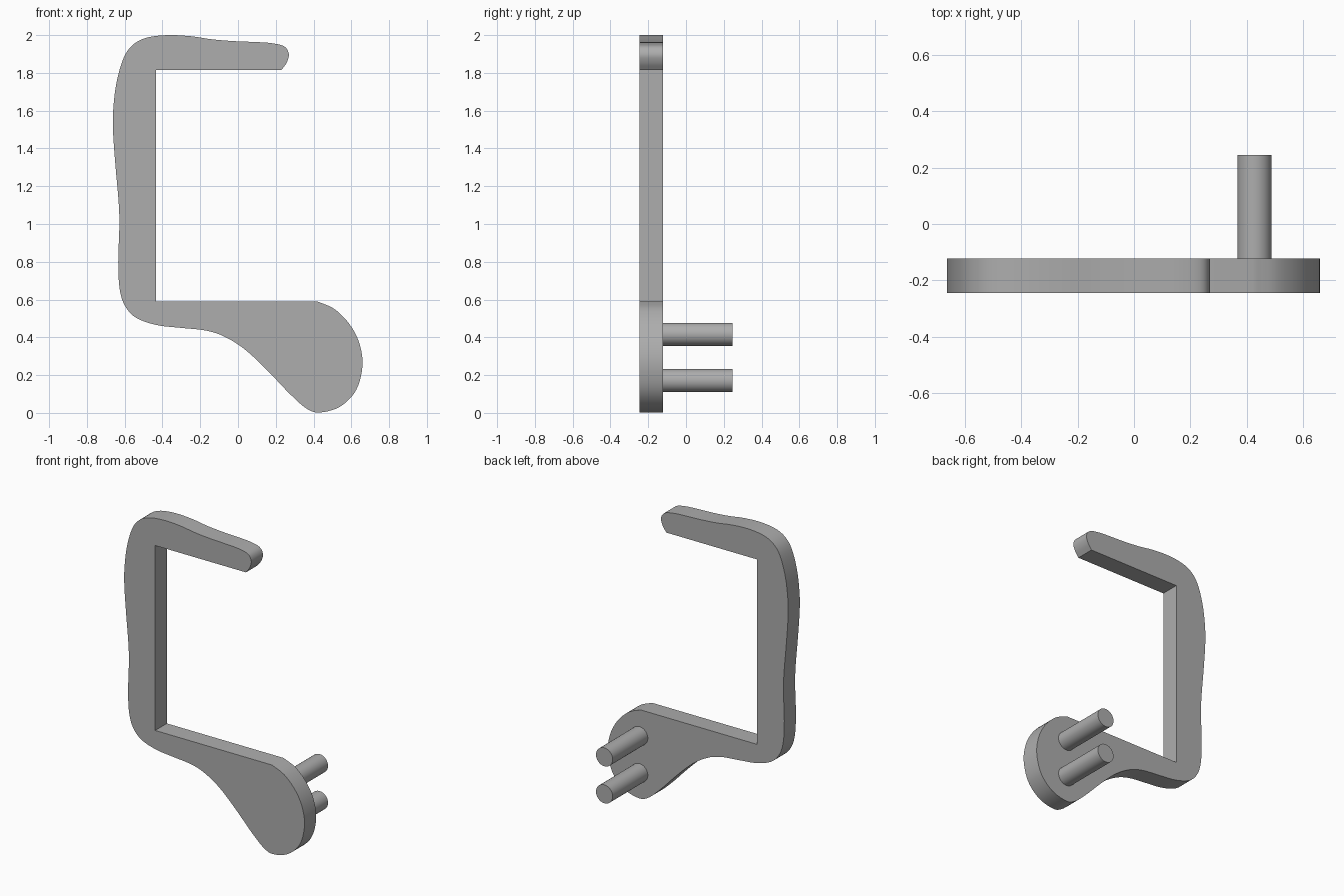
import bpy, bmesh, math
from mathutils import Vector

cube = bpy.data.objects.get("Cube")
if cube:
    bpy.data.objects.remove(cube)

FRONT, REAR, PEG_END = -0.245, -0.123, 0.245

grey = bpy.data.materials.new("plain grey")
grey.use_nodes = True
colour = (0.42, 0.42, 0.42, 1)
grey.diffuse_color = colour
grey.node_tree.nodes["Principled BSDF"].inputs["Base Color"].default_value = colour


def finish(name, bm):
    """Turn a bmesh into a smooth-shaded object with sharp edges kept."""
    bmesh.ops.recalc_face_normals(bm, faces=bm.faces)
    mesh = bpy.data.meshes.new(name)
    bm.to_mesh(mesh)
    bm.free()
    mesh.materials.append(grey)
    obj = bpy.data.objects.new(name, mesh)
    bpy.context.collection.objects.link(obj)
    bpy.ops.object.select_all(action='DESELECT')
    obj.select_set(True)
    bpy.context.view_layer.objects.active = obj
    bpy.ops.object.shade_smooth_by_angle(angle=math.radians(25))
    return obj


def smooth_path(points, steps=5):
    """Catmull-Rom curve through the points, ends included."""
    p = [Vector(q) for q in points]
    p = [2 * p[0] - p[1]] + p + [2 * p[-1] - p[-2]]
    path = []
    for a, b, c, d in zip(p, p[1:], p[2:], p[3:]):
        for i in range(steps):
            t = i / steps
            path.append(0.5 * (2 * b + (c - a) * t + (2 * a - 5 * b + 4 * c - d) * t ** 2
                               + (3 * b - a - 3 * c + d) * t ** 3))
    return path + [p[-2]]


# Hook plate: flowing outer edge, square inner opening
outer_edge = [
    (0.23, 1.815), (0.258, 1.855), (0.269, 1.90), (0.245, 1.94), (0.18, 1.957),
    (0.10, 1.963), (-0.02, 1.968), (-0.14, 1.978), (-0.25, 1.994), (-0.37, 2.0),
    (-0.48, 1.987), (-0.555, 1.95), (-0.605, 1.88), (-0.643, 1.75), (-0.661, 1.60),
    (-0.661, 1.48), (-0.648, 1.30), (-0.633, 1.13), (-0.628, 1.0), (-0.634, 0.80),
    (-0.627, 0.66), (-0.60, 0.57), (-0.54, 0.504), (-0.43, 0.465), (-0.30, 0.45),
    (-0.17, 0.436), (-0.07, 0.403), (0.04, 0.333), (0.16, 0.22), (0.27, 0.105),
    (0.36, 0.025), (0.43, 0.002), (0.54, 0.033), (0.625, 0.12), (0.659, 0.25),
    (0.642, 0.37), (0.59, 0.47), (0.51, 0.55), (0.42, 0.59)]
inner_corners = [Vector((-0.435, 0.59)), Vector((-0.435, 1.815))]

bm = bmesh.new()
outline = smooth_path(outer_edge) + inner_corners
face = bm.faces.new([bm.verts.new((q.x, FRONT, q.y)) for q in outline])
side = bmesh.ops.extrude_face_region(bm, geom=[face], use_keep_orig=True)["geom"]
bmesh.ops.translate(bm, vec=(0, REAR - FRONT, 0),
                    verts=[v for v in side if isinstance(v, bmesh.types.BMVert)])
finish("hook_plate", bm)

# Two round pegs on the rear of the lobe
for name, z in (("upper_peg", 0.416), ("lower_peg", 0.171)):
    bm = bmesh.new()
    bmesh.ops.create_cone(bm, cap_ends=True, segments=48, radius1=0.061,
                          radius2=0.061, depth=PEG_END - REAR)
    for v in bm.verts:
        v.co = Vector((v.co.x + 0.427, v.co.z + (REAR + PEG_END) / 2, z - v.co.y))
    finish(name, bm)
